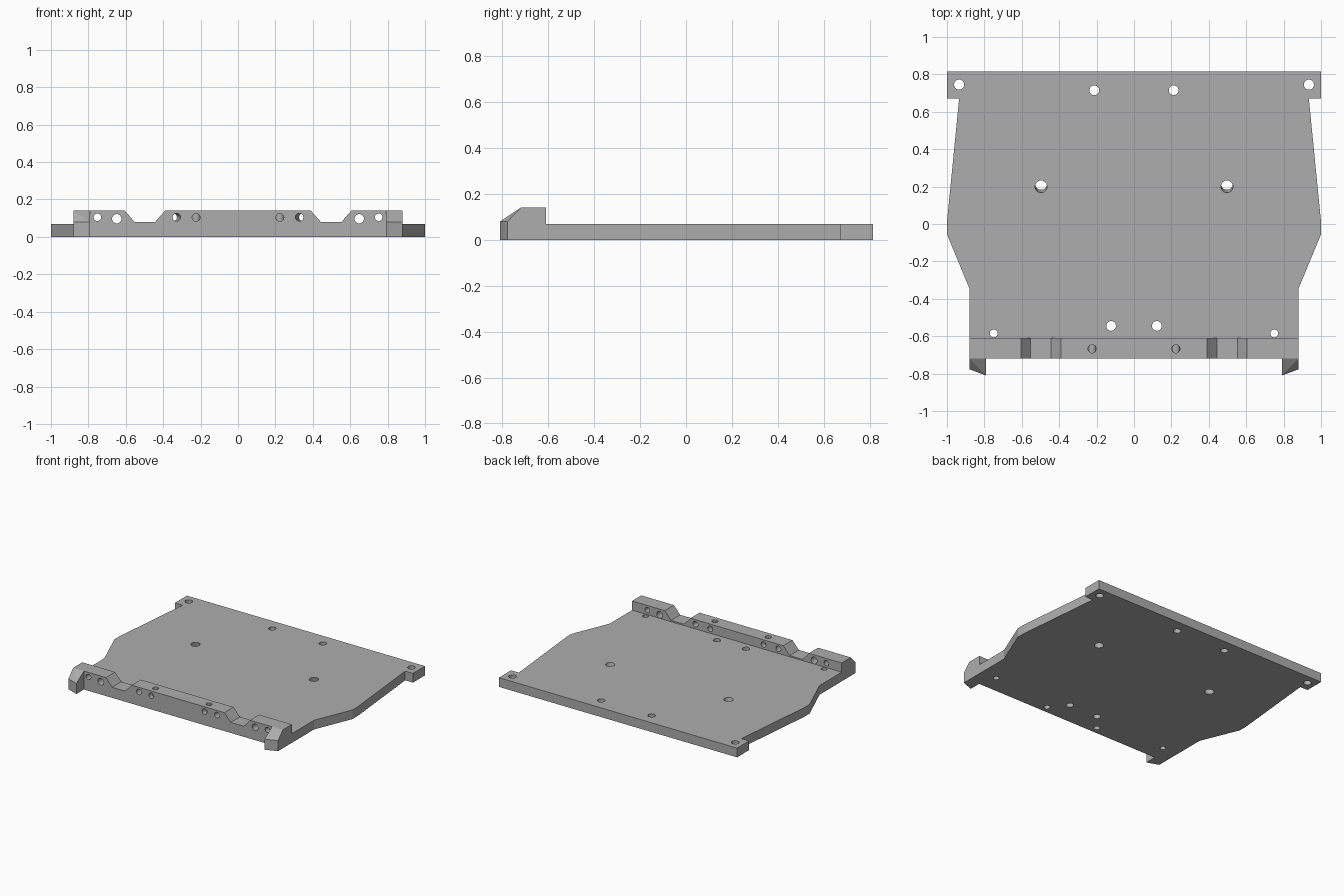
import bpy
import bmesh
from mathutils import Vector

if "Cube" in bpy.data.objects:
    bpy.data.objects.remove(bpy.data.objects["Cube"])

GREY = (0.42, 0.42, 0.42, 1)
grey = bpy.data.materials.new("plain grey")
grey.use_nodes = True
grey.diffuse_color = GREY
grey.node_tree.nodes["Principled BSDF"].inputs["Base Color"].default_value = GREY

PLATE_TOP, LIP_TOP, NOTCH_Z = 0.07, 0.14, 0.08
LIP_BACK, LIP_FRONT = -0.61, -0.72


def finish(name, bm):
    bmesh.ops.recalc_face_normals(bm, faces=bm.faces)
    mesh = bpy.data.meshes.new(name)
    bm.to_mesh(mesh)
    bm.free()
    mesh.materials.append(grey)
    obj = bpy.data.objects.new(name, mesh)
    bpy.context.collection.objects.link(obj)
    return obj


def prism(name, points, direction):
    """Extrude a closed outline along a vector."""
    bm = bmesh.new()
    face = bm.faces.new([bm.verts.new(p) for p in points])
    extruded = bmesh.ops.extrude_face_region(bm, geom=[face])["geom"]
    moved = [v for v in extruded if isinstance(v, bmesh.types.BMVert)]
    bmesh.ops.translate(bm, verts=moved, vec=direction)
    return finish(name, bm)


def drill(obj, holes):
    """Cut round holes, each given as start, end and radius."""
    bm = bmesh.new()
    for start, end, radius in holes:
        start, end = Vector(start), Vector(end)
        axis = end - start
        made = bmesh.ops.create_cone(bm, cap_ends=True, segments=32, radius1=radius,
                                     radius2=radius, depth=axis.length * 1.6)["verts"]
        turn = axis.to_track_quat("Z", "Y").to_matrix()
        bmesh.ops.rotate(bm, verts=made, cent=(0, 0, 0), matrix=turn)
        bmesh.ops.translate(bm, verts=made, vec=(start + end) / 2)
    cutter = finish("hole_cutter", bm)
    cutter.hide_render = True
    mod = obj.modifiers.new("holes", "BOOLEAN")
    mod.operation, mod.solver, mod.object = "DIFFERENCE", "EXACT", cutter
    bpy.context.view_layer.objects.active = obj
    bpy.ops.object.modifier_apply(modifier=mod.name)
    bpy.data.objects.remove(cutter)


def mirrored(half):
    """Right half of an outline followed by its mirror image."""
    return half + [(-a, b) for a, b in reversed(half)]


# Base plate with waisted sides and square rear ears
side = [(0.88, LIP_BACK), (0.88, -0.345), (1, -0.055), (1, 0.01),
        (0.935, 0.67), (1, 0.67), (1, 0.815)]
plate = prism("base_plate", [(x, y, 0) for x, y in mirrored(side)], (0, 0, PLATE_TOP))

# Plate holes: x, y, radius, lean towards the back at the bottom
plate_holes = [(0.935, 0.745, 0.027, 0), (0.212, 0.715, 0.026, 0),
               (0.497, 0.2, 0.032, 0.016), (0.122, -0.545, 0.026, 0),
               (0.75, -0.585, 0.021, 0)]
drill(plate, [((s * x, y, PLATE_TOP), (s * x, y + lean, 0), r)
              for x, y, r, lean in plate_holes for s in (1, -1)])

# Raised front lip with two sloped notches
rim = [(0.88, 0), (0.88, LIP_TOP), (0.605, LIP_TOP), (0.553, NOTCH_Z),
       (0.443, NOTCH_Z), (0.39, LIP_TOP)]
lip = prism("front_lip", [(x, LIP_FRONT, z) for x, z in mirrored(rim)],
            (0, LIP_BACK - LIP_FRONT, 0))

# Lip holes: x, z, radius, outward lean at the back
lip_holes = [(0.752, 0.105, 0.02, 0), (0.648, 0.097, 0.025, 0),
             (0.328, 0.105, 0.021, 0.02), (0.224, 0.104, 0.021, 0)]
drill(lip, [((s * x, LIP_FRONT, z), (s * (x + lean), LIP_BACK, z), r)
            for x, z, r, lean in lip_holes for s in (1, -1)]
      + [((s * 0.224, -0.667, 0), (s * 0.224, -0.667, LIP_TOP), 0.022) for s in (1, -1)])

# Corner hooks: slanted front face and sloping top
for name, s in (("left_hook", 1), ("right_hook", -1)):
    bm = bmesh.new()
    for x, tip in ((0.79, -0.81), (0.88, -0.777)):
        for y, z in ((LIP_FRONT, 0), (LIP_FRONT, LIP_TOP), (tip, 0), (tip, NOTCH_Z)):
            bm.verts.new((s * x, y, z))
    bmesh.ops.convex_hull(bm, input=bm.verts)
    finish(name, bm)
